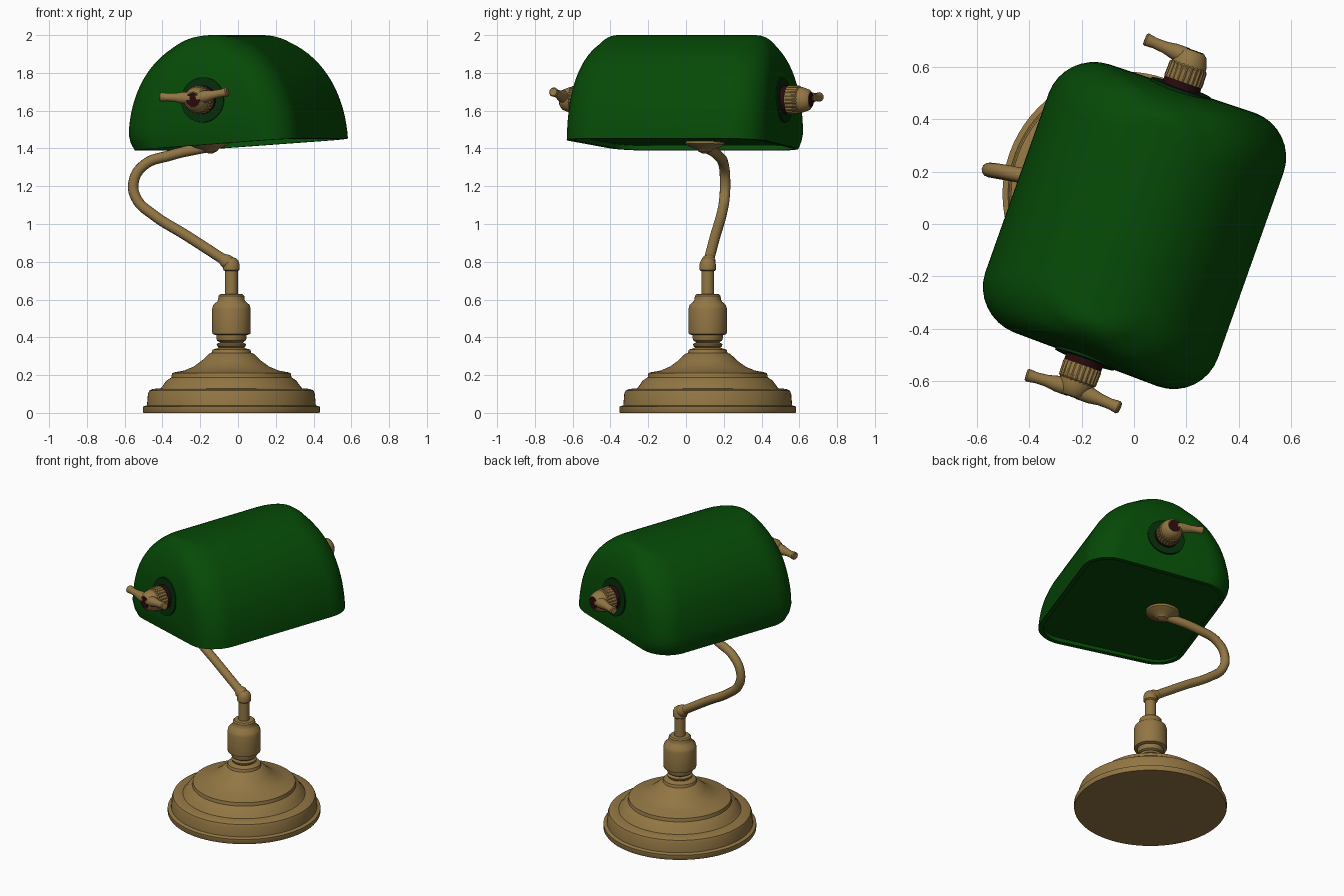
import bpy, bmesh, math
from mathutils import Matrix, Vector

if "Cube" in bpy.data.objects:
    bpy.data.objects.remove(bpy.data.objects["Cube"])


def material(name, rgb):
    m = bpy.data.materials.new(name)
    m.diffuse_color = (*rgb, 1)
    m.use_nodes = True
    m.node_tree.nodes["Principled BSDF"].inputs["Base Color"].default_value = m.diffuse_color
    return m


BRASS = material("aged_brass", (0.29, 0.182, 0.057))
GREEN = material("green_glass", (0.0018, 0.068, 0.002))
DARK_GREEN = material("dark_green", (0.0015, 0.025, 0.003))
DARK_RED = material("dark_red", (0.02, 0.003, 0.004))


def smooth(obj, angle=35):
    bpy.ops.object.select_all(action='DESELECT')
    obj.select_set(True)
    bpy.context.view_layer.objects.active = obj
    bpy.ops.object.shade_smooth_by_angle(angle=math.radians(angle))


def loft(name, rings, mat, matrix=Matrix(), angle=35):
    """Skin a list of point rings and cap both ends."""
    bm = bmesh.new()
    vr = [[bm.verts.new(matrix @ Vector(p)) for p in ring] for ring in rings]
    n = len(vr[0])
    for a, b in zip(vr, vr[1:]):
        for i in range(n):
            j = (i + 1) % n
            bm.faces.new((a[i], a[j], b[j], b[i]))
    bm.faces.new(vr[0][::-1])
    bm.faces.new(vr[-1])
    bmesh.ops.recalc_face_normals(bm, faces=bm.faces)
    me = bpy.data.meshes.new(name)
    bm.to_mesh(me)
    bm.free()
    me.materials.append(mat)
    obj = bpy.data.objects.new(name, me)
    bpy.context.collection.objects.link(obj)
    smooth(obj, angle)
    return obj


def lathe(name, profile, mat, matrix=Matrix(), seg=48, rib=0.0):
    """Turn an (r, z) profile; rib pulls in every second pair of points."""
    rings = []
    for r, z in profile:
        ring = []
        for i in range(seg):
            a = 2 * math.pi * i / seg
            q = r - (rib if i % 4 > 1 else 0)
            ring.append((q * math.cos(a), q * math.sin(a), z))
        rings.append(ring)
    return loft(name, rings, mat, matrix)


def along(start, direction):
    """Matrix that puts the local z axis on a direction."""
    q = Vector(direction).to_track_quat('Z', 'Y')
    return Matrix.Translation(start) @ q.to_matrix().to_4x4()


# Stepped base, lamp socket and stem
centre = Matrix.Translation((-0.035, 0.115, 0))
lathe("base", [(0.465, 0), (0.468, 0.005), (0.468, 0.033), (0.447, 0.04),
               (0.442, 0.1), (0.435, 0.118), (0.415, 0.127), (0.375, 0.13),
               (0.362, 0.145), (0.345, 0.17), (0.318, 0.188), (0.314, 0.21),
               (0.3, 0.215), (0.25, 0.224), (0.2, 0.245), (0.155, 0.278),
               (0.12, 0.312), (0.105, 0.318), (0.1, 0.335), (0.075, 0.342),
               (0.06, 0.35)], BRASS, centre, 72)
lathe("neck_rings", [(0.06, 0.34), (0.075, 0.353), (0.078, 0.365), (0.06, 0.373),
                     (0.075, 0.382), (0.08, 0.395), (0.08, 0.415), (0.06, 0.425)],
      BRASS, centre)
lathe("socket", [(0.085, 0.412), (0.1, 0.418), (0.102, 0.43), (0.102, 0.55),
                 (0.096, 0.572), (0.075, 0.59), (0.07, 0.6), (0.068, 0.62),
                 (0.06, 0.628), (0.03, 0.63)], BRASS, centre)
lathe("stem", [(0.034, 0.62), (0.034, 0.75), (0.043, 0.757), (0.044, 0.785),
               (0.036, 0.808), (0.022, 0.82), (0.008, 0.823)], BRASS, centre, 24)
lathe("arm_collar", [(0.03, 0), (0.038, 0.015), (0.038, 0.035), (0.028, 0.06)], BRASS,
      along((-0.035, 0.115, 0.785), (-0.235, 0.04, 0.152)), 24)

# Swan-neck arm
curve = bpy.data.curves.new("arm", 'CURVE')
curve.dimensions = '3D'
curve.bevel_depth = 0.028
curve.bevel_resolution = 4
curve.resolution_u = 10
curve.use_fill_caps = True
path = [(-0.035, 0.115, 0.785), (-0.27, 0.155, 0.937), (-0.45, 0.188, 1.05),
        (-0.535, 0.203, 1.13), (-0.553, 0.207, 1.22), (-0.5, 0.2, 1.31),
        (-0.36, 0.17, 1.363), (-0.15, 0.1, 1.41)]
spline = curve.splines.new('BEZIER')
spline.bezier_points.add(len(path) - 1)
for bp, p in zip(spline.bezier_points, path):
    bp.co = p
    bp.handle_left_type = bp.handle_right_type = 'AUTO'
curve.materials.append(BRASS)
arm = bpy.data.objects.new("arm", curve)
bpy.context.collection.objects.link(arm)
bpy.ops.object.select_all(action='DESELECT')
arm.select_set(True)
bpy.context.view_layer.objects.active = arm
bpy.ops.object.convert(target='MESH')
smooth(bpy.context.view_layer.objects.active, 50)

# Shade frame: turned about z, then tipped along its long axis
tip = (Matrix.Translation((0, 0, 1.42)) @ Matrix.Rotation(math.radians(-19.5), 4, 'Z')
       @ Matrix.Rotation(math.radians(-4), 4, 'Y'))
HEIGHT = 0.58


def end_reach(z):
    return 0.39 + 0.165 * math.sqrt(max(0, 1 - (z / HEIGHT) ** 3))


def rounded_ring(hw, hl, r, z, n=8):
    """Rounded rectangle, drawn in a little on the low side and at its lower edge."""
    tuck = 0.055 * max(0, 1 - z / 0.1) ** 2
    pts = []
    for k, (sx, sy) in enumerate([(1, 1), (-1, 1), (-1, -1), (1, -1)]):
        for i in range(n + 1):
            a = math.pi / 2 * (k + i / n)
            x = sx * (hw - r) + r * math.cos(a)
            y = sy * (hl - r) + r * math.sin(a)
            w = min(1, max(0, -x / 0.475))
            pts.append((x * (1 - tuck * w), y * (1 - (0.03 + tuck) * w), z))
    return pts


# Shade: recessed underside, lip, then a vault
rings = [rounded_ring(0.445, 0.525, 0.15, 0.025), rounded_ring(0.445, 0.525, 0.15, 0),
         rounded_ring(0.465, 0.545, 0.17, -0.001)]
for i in range(23):
    t = math.radians(89) * i / 22
    z, hw = HEIGHT * math.sin(t), 0.475 * math.cos(t) ** 0.9
    rings.append(rounded_ring(hw, end_reach(z), min(0.18, hw * 0.8), z))
loft("shade", rings, GREEN, tip, 50)

# Flange where the arm meets the shade
flange = tip @ Matrix.Translation((-0.17, 0.045, 0))
lathe("flange", [(0.035, -0.022), (0.045, -0.012), (0.085, 0.002), (0.102, 0.012),
                 (0.104, 0.03)], BRASS, flange, 32)
lathe("flange_joint", [(0.01, -0.035), (0.034, -0.025), (0.038, -0.01), (0.036, 0.01)],
      BRASS, flange, 24)

# Wing-nut knobs on both ends; the rear one shows a single wing
KNOB_X, KNOB_Z = 0.012, 0.237
for side, where, wings in ((-1, "front", (-1, 1)), (1, "rear", (-1,))):
    axis = tip @ along((KNOB_X, 0, KNOB_Z), (0, side, 0))
    seat = tip @ along((KNOB_X, side * end_reach(KNOB_Z), KNOB_Z), (0, side, 0.08))
    lathe(where + "_knob_plate", [(0.12, -0.02), (0.12, 0.003)], DARK_GREEN, seat)
    lathe(where + "_knob_band", [(0.075, 0.52), (0.075, 0.574)], DARK_RED, axis)
    lathe(where + "_knob_grip", [(0.074, 0.572), (0.077, 0.58), (0.075, 0.635), (0.068, 0.642)],
          BRASS, axis, 96, 0.004)
    lathe(where + "_knob_hub", [(0.068, 0.635), (0.068, 0.65), (0.062, 0.67),
                                (0.054, 0.69), (0.042, 0.7)], BRASS, axis, 32)
    lathe(where + "_knob_tip", [(0.038, 0.69), (0.038, 0.703)], DARK_RED, axis, 32)
    for s in wings:
        wing = tip @ along((KNOB_X, side * 0.67, KNOB_Z + 0.008), (s, side * 0.06, 0.11))
        lathe(where + "_knob_wing", [(0.034, 0.02), (0.031, 0.07), (0.023, 0.11),
                                     (0.021, 0.15), (0.025, 0.186), (0.02, 0.192)],
              BRASS, wing, 16)
